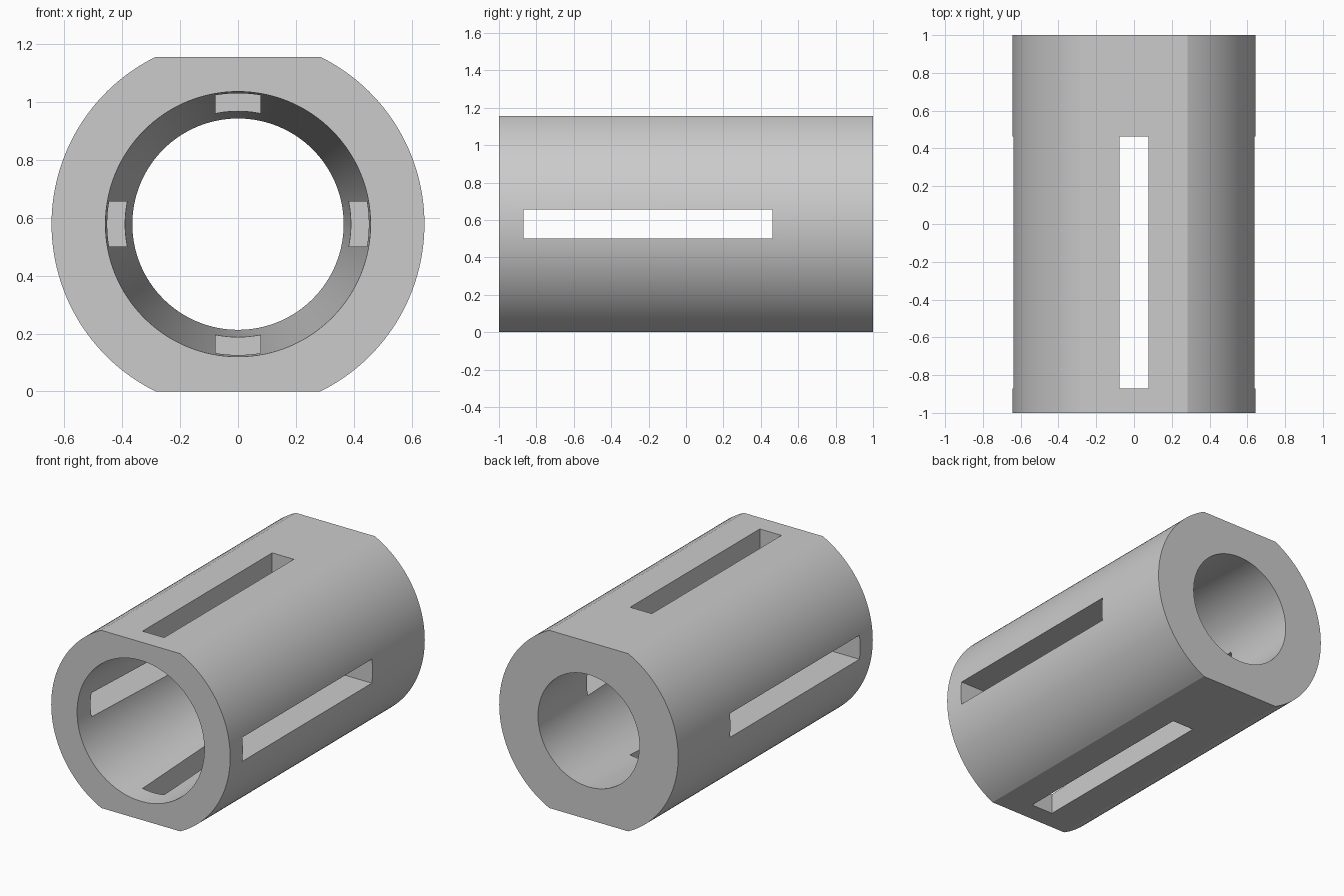
import bpy, bmesh, math
from mathutils import Matrix

if "Cube" in bpy.data.objects:
    bpy.data.objects.remove(bpy.data.objects["Cube"])

R, ZC = 0.644, 0.578          # outer radius, axis height (also half distance between flats)
R_FRONT, R_BACK = 0.458, 0.365  # tapered bore
SLOT_Y0, SLOT_Y1, SLOT_W = -0.87, 0.463, 0.156

grey = bpy.data.materials.new("light grey")
grey.diffuse_color = (0.6, 0.6, 0.6, 1)
grey.use_nodes = True
grey.node_tree.nodes["Principled BSDF"].inputs["Base Color"].default_value = grey.diffuse_color


def make_object(name, bm):
    bmesh.ops.recalc_face_normals(bm, faces=bm.faces)
    mesh = bpy.data.meshes.new(name)
    bm.to_mesh(mesh)
    bm.free()
    mesh.materials.append(grey)
    obj = bpy.data.objects.new(name, mesh)
    bpy.context.collection.objects.link(obj)
    return obj


# Outer body: round profile with top and bottom flats, extruded along y
bm = bmesh.new()
half = math.asin(ZC / R)
n = 56
profile = []
for start in (-half, math.pi - half):
    for i in range(n + 1):
        a = start + 2 * half * i / n
        profile.append(bm.verts.new((R * math.cos(a), -1, ZC + R * math.sin(a))))
face = bm.faces.new(profile)
ext = bmesh.ops.extrude_face_region(bm, geom=[face])
bmesh.ops.translate(bm, vec=(0, 2, 0),
                    verts=[v for v in ext["geom"] if isinstance(v, bmesh.types.BMVert)])
body = make_object("slotted_sleeve", bm)

# Bore cutter: cone running past both ends with the same taper
over = 0.1
slope = (R_FRONT - R_BACK) / 2
bm = bmesh.new()
bmesh.ops.create_cone(bm, cap_ends=True, segments=128, depth=2 + 2 * over,
                      radius1=R_FRONT + slope * over, radius2=R_BACK - slope * over,
                      matrix=Matrix.Translation((0, 0, ZC)) @ Matrix.Rotation(-math.pi / 2, 4, 'X'))
cutters = [make_object("bore_cutter", bm)]

# Slot cutters: one through the sides, one through the flats
for name, size in (("side_slot_cutter", (2, SLOT_W)), ("flat_slot_cutter", (SLOT_W, 2))):
    bm = bmesh.new()
    bmesh.ops.create_cube(bm, size=1, matrix=Matrix.Translation((0, (SLOT_Y0 + SLOT_Y1) / 2, ZC))
                          @ Matrix.Diagonal((size[0], SLOT_Y1 - SLOT_Y0, size[1], 1)))
    cutters.append(make_object(name, bm))

# Cut, then remove the helpers
bpy.context.view_layer.objects.active = body
body.select_set(True)
for c in cutters:
    c.hide_render = True
    mod = body.modifiers.new(c.name, 'BOOLEAN')
    mod.operation, mod.solver, mod.object = 'DIFFERENCE', 'EXACT', c
    bpy.ops.object.modifier_apply(modifier=mod.name)
for c in cutters:
    bpy.data.objects.remove(c)

bpy.ops.object.shade_smooth_by_angle(angle=math.radians(18))
